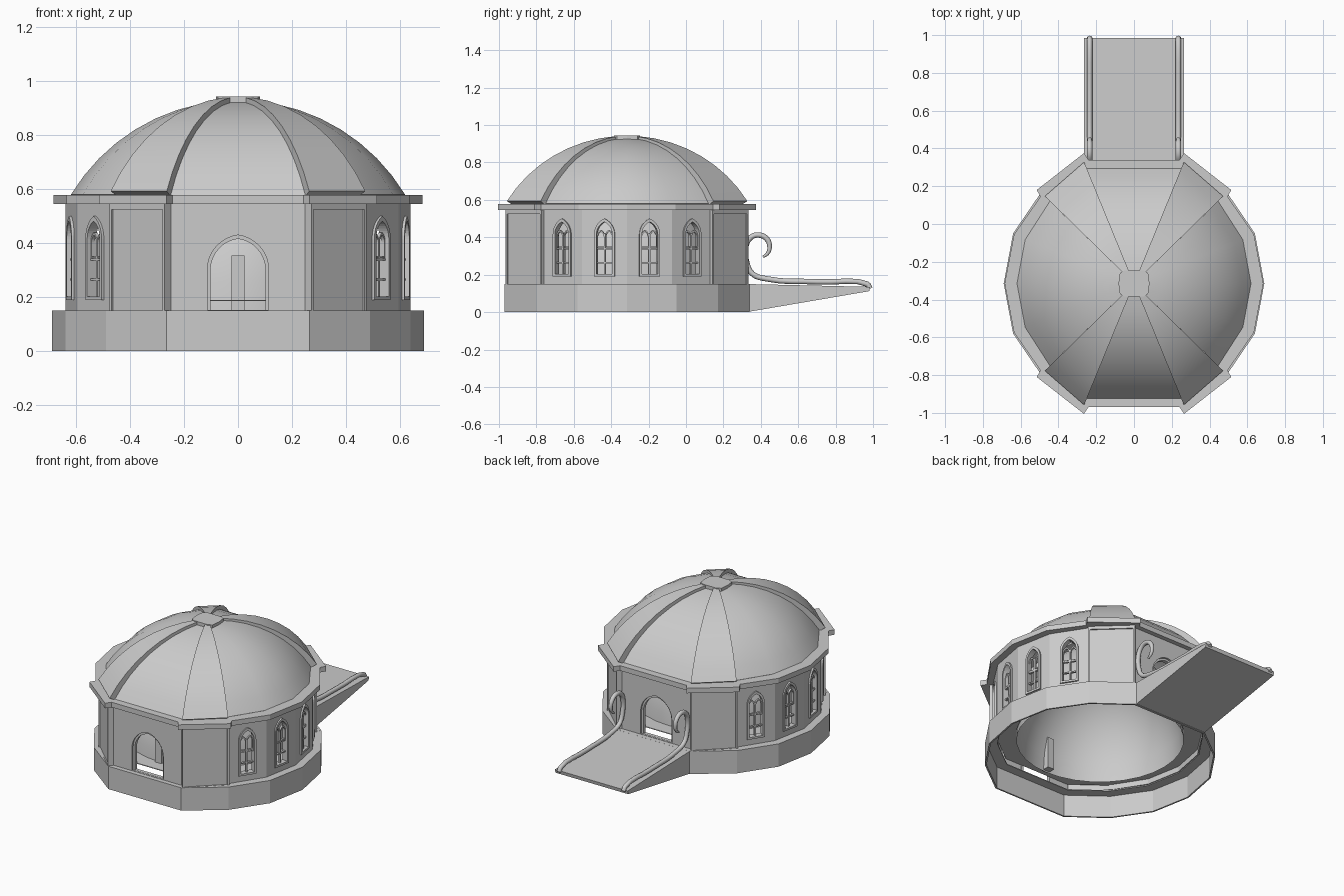
import bpy, bmesh, math
from math import pi, sin, cos, atan2
from mathutils import Matrix, Vector

if "Cube" in bpy.data.objects:
    bpy.data.objects.remove(bpy.data.objects["Cube"])

STONE = bpy.data.materials.new("grey_stone")
STONE.use_nodes = True
GREY = (0.6, 0.6, 0.6, 1)
STONE.diffuse_color = GREY
STONE.node_tree.nodes["Principled BSDF"].inputs["Base Color"].default_value = GREY
CENTRE = Matrix.Translation((0, -0.315, 0))
FLOOR, TOP = 0.15, 0.55


def finish(name, bm, matrix, smooth=None):
    """Turn a bmesh into a named, coloured object."""
    for f in bm.faces:
        f.smooth = False
    me = bpy.data.meshes.new(name)
    bm.to_mesh(me)
    bm.free()
    ob = bpy.data.objects.new(name, me)
    bpy.context.collection.objects.link(ob)
    ob.matrix_world = matrix
    me.materials.clear()
    me.materials.append(STONE)
    if smooth:
        bpy.ops.object.select_all(action="DESELECT")
        ob.select_set(True)
        bpy.context.view_layer.objects.active = ob
        bpy.ops.object.shade_smooth_by_angle(angle=math.radians(smooth))


def curve_mesh(cu):
    """Evaluate a curve into a welded bmesh."""
    tmp = bpy.data.objects.new("tmp", cu)
    bpy.context.collection.objects.link(tmp)
    me = bpy.data.meshes.new_from_object(tmp.evaluated_get(bpy.context.evaluated_depsgraph_get()))
    bpy.data.objects.remove(tmp)
    bm = bmesh.new()
    bm.from_mesh(me)
    bpy.data.meshes.remove(me)
    bmesh.ops.remove_doubles(bm, verts=bm.verts, dist=1e-5)
    bmesh.ops.recalc_face_normals(bm, faces=bm.faces)
    return bm


def plate(name, loops, matrix, back, front):
    """Flat outline with holes, thickened from back to front on local z."""
    cu = bpy.data.curves.new(name, "CURVE")
    cu.dimensions, cu.fill_mode, cu.extrude = "2D", "BOTH", (front - back) / 2
    for loop in loops:
        sp = cu.splines.new("POLY")
        sp.points.add(len(loop) - 1)
        for p, (x, y) in zip(sp.points, loop):
            p.co = (x, y, 0, 1)
        sp.use_cyclic_u = True
    finish(name, curve_mesh(cu), matrix @ Matrix.Translation((0, 0, (back + front) / 2)))


def tube(name, points, radius, matrix):
    """Round rail that thins towards its last points."""
    cu = bpy.data.curves.new(name, "CURVE")
    cu.dimensions, cu.bevel_depth, cu.bevel_resolution = "3D", radius, 2
    cu.use_fill_caps, cu.resolution_u = True, 4
    sp = cu.splines.new("BEZIER")
    sp.bezier_points.add(len(points) - 1)
    for i, (bp, co) in enumerate(zip(sp.bezier_points, points)):
        bp.co = co
        bp.radius = min(1, 0.45 + 0.2 * (len(points) - 1 - i))
        bp.handle_left_type = bp.handle_right_type = "AUTO"
    finish(name, curve_mesh(cu), matrix, 50)


def rect(x0, x1, z0, z1):
    return [(x0, z0), (x1, z0), (x1, z1), (x0, z1)]


def arch(hw, z0, spring, top, cx=0, n=8):
    """Pointed arch outline."""
    h = top - spring
    c = (h * h - hw * hw) / (2 * hw)
    r, end = hw + c, atan2(h, c)
    arc = [(r * cos(end * i / n) - c, spring + r * sin(end * i / n)) for i in range(n + 1)]
    half = [(hw, z0)] + arc
    return [(cx + x, z) for x, z in half] + [(cx - x, z) for x, z in reversed(half[:-1])]


def around(quarter):
    """Mirror quarter points (from +x to +y) into a full loop."""
    top = quarter + [(-x, y) for x, y in reversed(quarter)]
    return top + [(-x, -y) for x, y in top if y > 0]


def edge_frame(a, b, turn):
    """Frame on a wall edge: x along it, y up, z outward."""
    a, b = Vector((*a, 0)), Vector((*b, 0))
    t = (b - a).normalized()
    m = Matrix((t, (0, 0, 1), (t.y, -t.x, 0))).transposed().to_4x4()
    m.translation = (a + b) / 2
    return CENTRE @ Matrix.Rotation(turn, 4, "Z") @ m, (b - a).length / 2


def ring(name, quarter, inner, z0, z1):
    loop = around(quarter)
    hole = inner if isinstance(inner, list) else [(x * inner, y * inner) for x, y in loop]
    plate(name, [loop, hole], CENTRE, z0, z1)


def gore(name, pts, lift, turn):
    """Thick slice of the dome above the given base points."""
    bm, rows, n = bmesh.new(), [], 8
    for k in range(n + 1):
        a = 1.028 + (0.08 - 1.028) * k / n
        s, z = sin(a) / sin(1.028), 0.206 + 0.724 * cos(a) + lift
        rows.append([bm.verts.new((x * s, y * s, z)) for x, y in pts])
    for lo, hi in zip(rows, rows[1:]):
        for i in range(len(pts) - 1):
            bm.faces.new((lo[i], lo[i + 1], hi[i + 1], hi[i]))
    inner = bmesh.ops.extrude_face_region(bm, geom=bm.faces[:])["geom"]
    focus = Vector((0, 0, 0.206))
    for v in inner:
        if isinstance(v, bmesh.types.BMVert):
            v.co = focus + (v.co - focus) * 0.94
    bmesh.ops.recalc_face_normals(bm, faces=bm.faces)
    finish(name, bm, CENTRE @ Matrix.Rotation(turn, 4, "Z"), 35)


# Thin base shell with its ledge, floor ring and eaves
base = [(0.69, 0), (0.64, 0.265), (0.49, 0.485), (0.265, 0.655)]
circle = [(0.5 * cos(2 * pi * i / 32), 0.5 * sin(2 * pi * i / 32)) for i in range(32)]
ring("base", base, 0.985, 0, FLOOR)
ring("base_ledge", [(x * 0.99, y * 0.99) for x, y in base], 0.9, FLOOR - 0.006, FLOOR - 0.001)
ring("floor_ring", [(x * 0.9, y * 0.9) for x, y in base], circle, 0.185, 0.19)
ring("eaves", [(0.685, 0), (0.635, 0.26), (0.495, 0.46), (0.515, 0.495), (0.265, 0.69), (0.242, 0.655)],
     0.87, 0.545, 0.578)

# Inner dome and the post standing against it
bm = bmesh.new()
bmesh.ops.create_uvsphere(bm, u_segments=32, v_segments=16, radius=0.5)
bmesh.ops.delete(bm, geom=[v for v in bm.verts if v.co.z < -0.01], context="VERTS")
finish("inner_dome", bm, CENTRE @ Matrix.Translation((0, 0, 0.14)) @ Matrix.Diagonal((1, 1, 1.2, 1)), 40)
bm = bmesh.new()
bmesh.ops.create_cube(bm, size=1)
finish("inner_post", bm, CENTRE @ Matrix.Translation((0, -0.485, 0.2525)) @ Matrix.Diagonal((0.047, 0.06, 0.205, 1)))

side = [(0.46, -0.45), (0.595, -0.24), (0.64, 0), (0.595, 0.24), (0.46, 0.45)]
diagonal = [(0.477, 0.457), (0.272, 0.65)]
mirrored = [(-x, y) for x, y in reversed(diagonal)]

for turn, tag in ((0, "a"), (pi, "b")):
    # Window walls
    for i, (a, b) in enumerate(zip(side, side[1:])):
        m, hw = edge_frame(a, b, turn)
        label = f"{tag}{i + 1}"
        plate("window_wall_" + label, [rect(-hw, hw, FLOOR, TOP), arch(0.045, 0.2, 0.415, 0.485)], m, -0.03, 0)
        plate("window_frame_" + label, [arch(0.056, 0.19, 0.415, 0.5), arch(0.043, 0.203, 0.415, 0.482)],
              m, -0.03, 0.01)
        plate("window_mullion_" + label, [rect(-0.005, 0.005, 0.2, 0.42)], m, -0.02, -0.004)
        for z in (0.265, 0.34):
            plate("window_bar_" + label, [rect(-0.044, 0.044, z - 0.004, z + 0.004)], m, -0.02, -0.005)
        for cx in (-0.0225, 0.0225):
            plate("window_lancet_" + label, [arch(0.023, 0.345, 0.4, 0.44, cx), arch(0.017, 0.35, 0.4, 0.43, cx)],
                  m, -0.02, -0.006)

    # Door wall with its arched frame
    m, hw = edge_frame((0.25, 0.625), (-0.25, 0.625), turn)
    plate("door_wall_" + tag, [rect(-hw, hw, FLOOR, TOP), arch(0.114, 0.152, 0.3, 0.43)], m, -0.03, 0)
    plate("door_frame_" + tag, [arch(0.115, 0.151, 0.3, 0.431), arch(0.102, 0.153, 0.3, 0.416)], m, -0.035, -0.012)

    # Raised diagonal walls with a sunk panel
    for j, (a, b) in enumerate((diagonal, mirrored)):
        m, hw = edge_frame(a, b, turn)
        label = f"{tag}{j + 1}"
        plate("diagonal_wall_" + label, [rect(-hw, hw, FLOOR, TOP), rect(0.012 - hw, hw - 0.012, 0.151, 0.525)],
              m, -0.05, 0)
        plate("diagonal_panel_" + label, [rect(0.005 - hw, hw - 0.005, FLOOR, TOP)], m, -0.04, -0.008)

    # Dome slices, the diagonal ones raised as broad ribs
    gore("dome_side_" + tag, [(x * 0.968, y * 0.968) for x, y in side], 0, turn)
    gore("dome_door_side_" + tag, [(0.255, 0.61), (-0.255, 0.61)], -0.005, turn)
    gore("dome_rib_right_" + tag, [(0.472, 0.462), (0.264, 0.643)], 0.013, turn)
    gore("dome_rib_left_" + tag, [(-0.264, 0.643), (-0.472, 0.462)], 0.013, turn)

# Crown at the top of the dome
crown = [(0.082, 0), (0.075, 0.055), (0.05, 0.07)]
plate("crown", [around(crown)], CENTRE, 0.9, 0.943)

# Sloping ramp and its scrolled handrails
lengthwise = Matrix(((0, 0, 1, 0), (1, 0, 0, 0), (0, 1, 0, 0), (0, 0, 0, 1)))
plate("ramp", [[(0.325, 0), (0.98, 0.112), (0.985, 0.135), (0.325, 0.15)]], lengthwise, -0.265, 0.265)
path = [(0.985, 0.125), (0.968, 0.15), (0.7, 0.162), (0.43, 0.178), (0.355, 0.205), (0.325, 0.265), (0.32, 0.35),
        (0.345, 0.398), (0.39, 0.412), (0.433, 0.39), (0.447, 0.345), (0.435, 0.312), (0.412, 0.295)]
for x, tag in ((0.235, "left"), (-0.235, "right")):
    tube("handrail_" + tag, [(x, y, z) for y, z in path], 0.0145, Matrix())
